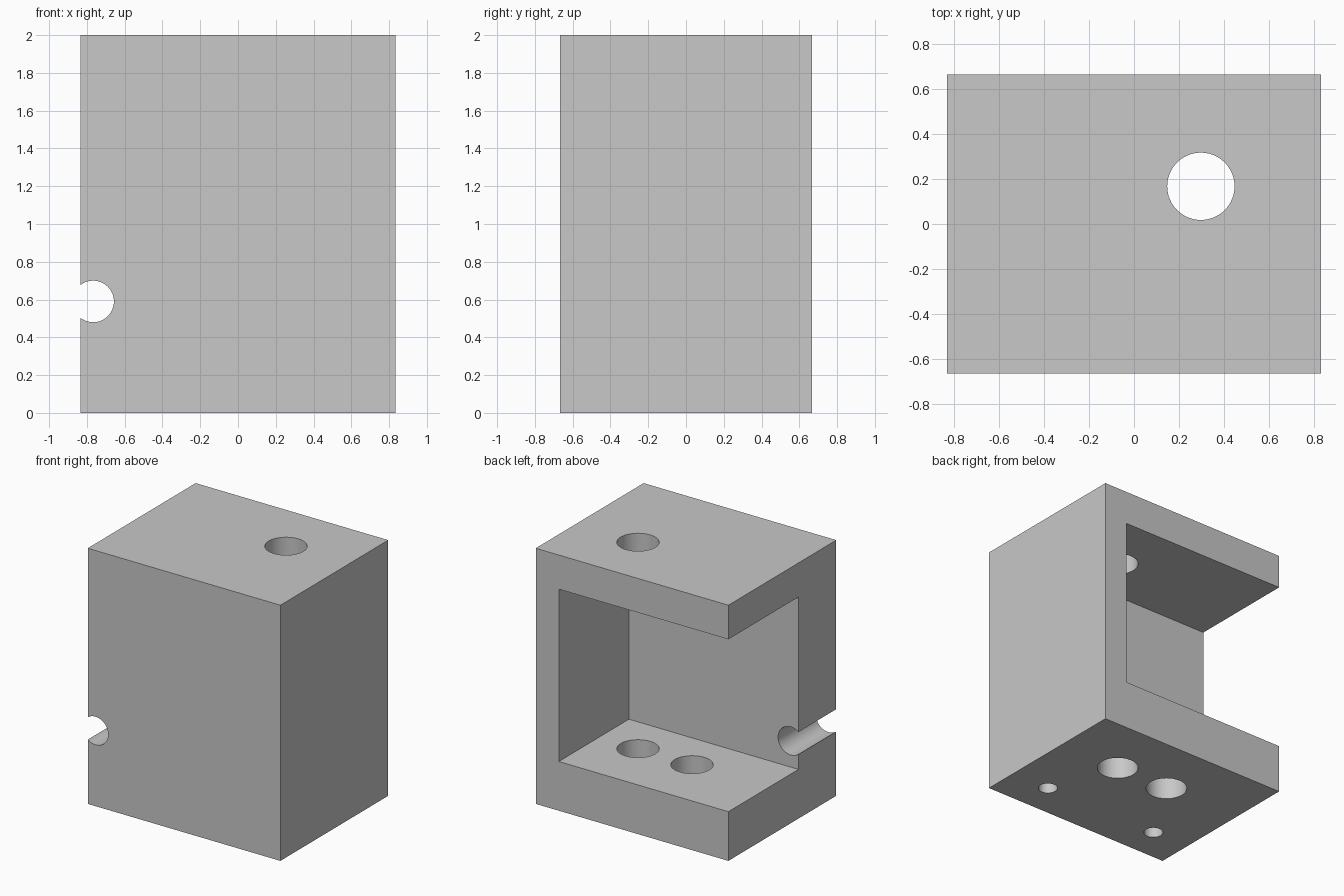
import bpy
import math

default = bpy.data.objects.get("Cube")
if default:
    bpy.data.objects.remove(default, do_unlink=True)

WIDTH, DEPTH, HEIGHT = 1.667, 1.333, 2.0
WALL, FLOOR, ROOF, FRONT = 0.2, 0.385, 0.267, 0.467

grey = bpy.data.materials.new("plain grey")
grey.use_nodes = True
colour = (0.58, 0.58, 0.58, 1)
grey.diffuse_color = colour
grey.node_tree.nodes["Principled BSDF"].inputs["Base Color"].default_value = colour


def block(name, low, high):
    """Box between two opposite corners."""
    centre = [(a + b) / 2 for a, b in zip(low, high)]
    bpy.ops.mesh.primitive_cube_add(size=1, location=centre)
    ob = bpy.context.object
    ob.name = name
    ob.scale = [b - a for a, b in zip(low, high)]
    bpy.ops.object.transform_apply(location=True, rotation=True, scale=True)
    ob.data.materials.append(grey)
    return ob


def drill(name, radius, centre, length, tilt=0):
    """Cylinder used as a drill."""
    bpy.ops.mesh.primitive_cylinder_add(vertices=64, radius=radius, depth=length,
                                        location=centre, rotation=(tilt, 0, 0))
    ob = bpy.context.object
    ob.name = name
    bpy.ops.object.transform_apply(location=True, rotation=True, scale=True)
    ob.data.materials.append(grey)
    return ob


def cut(body, cutter):
    """Subtract the cutter from the body and throw it away."""
    cutter.hide_render = True
    mod = body.modifiers.new("cut", 'BOOLEAN')
    mod.operation = 'DIFFERENCE'
    mod.solver = 'EXACT'
    mod.object = cutter
    bpy.context.view_layer.objects.active = body
    bpy.ops.object.modifier_apply(modifier=mod.name)
    bpy.data.objects.remove(cutter, do_unlink=True)


# Solid block
x, y = WIDTH / 2, DEPTH / 2
body = block("bracket_body", (-x, -y, 0), (x, y, HEIGHT))

# Cavity open to the back and to one side
cut(body, block("cavity", (-x - 0.2, -y + FRONT, FLOOR), (x - WALL, y + 0.2, HEIGHT - ROOF)))

# Large bore through roof and floor, and its neighbour through the floor only
cut(body, drill("main_bore", 0.15, (0.298, 0.168, HEIGHT / 2), HEIGHT + 0.2))
cut(body, drill("floor_bore", 0.15, (-0.17, 0.168, FLOOR / 2), FLOOR + 0.2))

# Blind mounting holes under the front wall
for side, hole_x in (("left", 0.5), ("right", -0.513)):
    cut(body, drill(side + "_mounting_hole", 0.07, (hole_x, -0.39, 0.2), 0.6))

# Round notch through the edge of the front wall
cut(body, drill("edge_notch", 0.11, (-0.767, -y + FRONT / 2, 0.59), FRONT + 0.2, math.pi / 2))

# Smooth bores, sharp edges
bpy.ops.object.select_all(action='DESELECT')
body.select_set(True)
bpy.context.view_layer.objects.active = body
bpy.ops.object.shade_smooth_by_angle(angle=math.radians(30))
